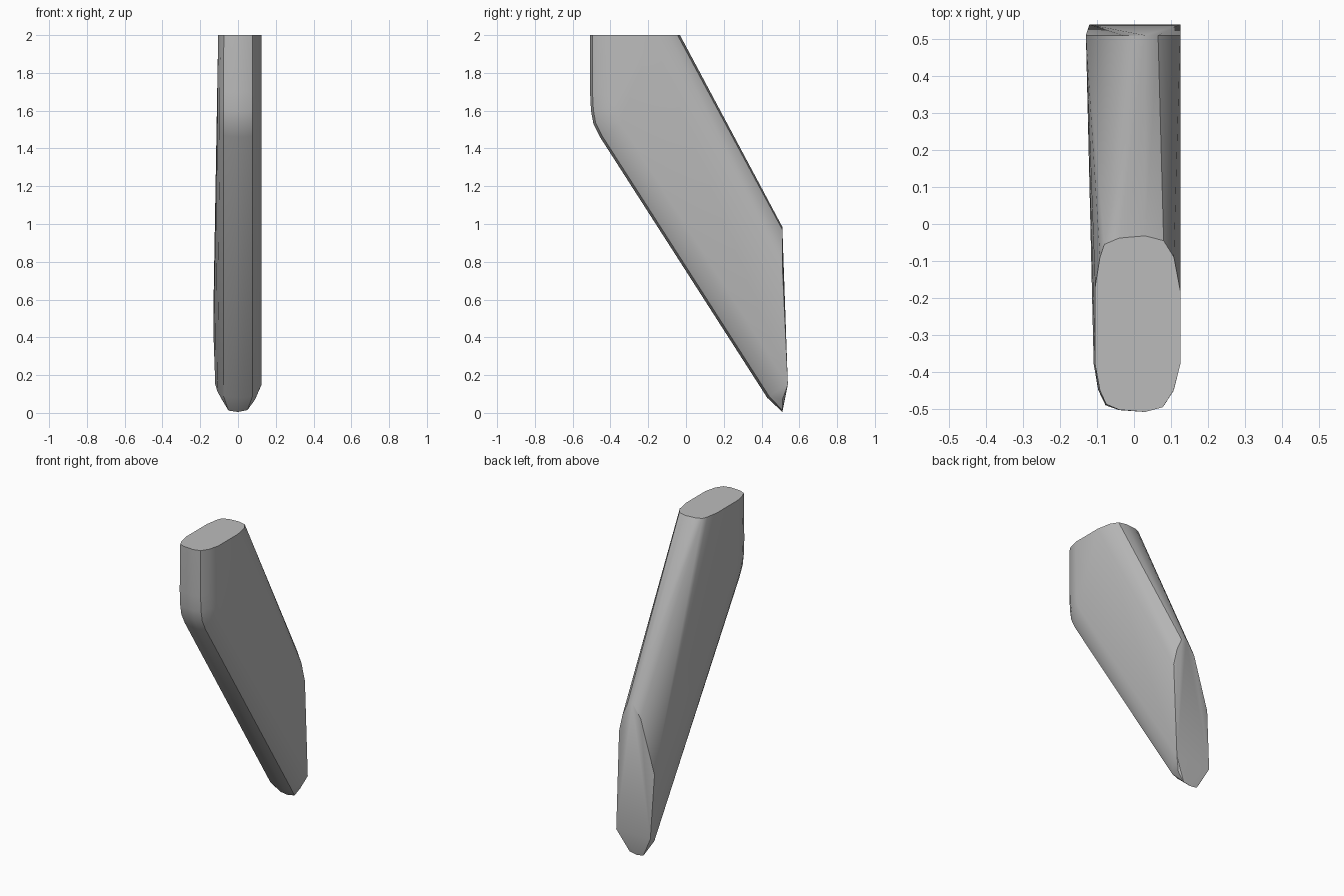
import bpy
import bmesh

cube = bpy.data.objects.get("Cube")
if cube:
    bpy.data.objects.remove(cube)

grey = bpy.data.materials.new("plain_grey")
grey.use_nodes = True
colour = (0.5, 0.5, 0.5, 1)
grey.diffuse_color = colour
grey.node_tree.nodes["Principled BSDF"].inputs["Base Color"].default_value = colour

# Flat top cut: outline in x, y
top_cut = [(0.03, -0.032), (0.08, -0.045), (0.108, -0.09), (0.125, -0.18),
           (0.125, -0.38), (0.107, -0.45), (0.078, -0.495), (0.03, -0.508),
           (-0.04, -0.502), (-0.075, -0.487), (-0.092, -0.45), (-0.105, -0.38),
           (-0.105, -0.17), (-0.092, -0.09), (-0.08, -0.055), (-0.04, -0.038)]

# Flat rear cut: outline in x, z
rear_cut = [(0.03, 0.985), (0.065, 0.97), (0.1, 0.89), (0.125, 0.78),
            (0.125, 0.3), (0.118, 0.18), (0.09, 0.07), (0.05, 0.015),
            (0, 0.005), (-0.05, 0.012), (-0.085, 0.07), (-0.112, 0.2),
            (-0.13, 0.42), (-0.13, 0.56), (-0.03, 0.9)]

# Rounded front edge: x with inset depth, swept along y, z points and inward normals
edge_profile = [(0.125, 0.13), (0.107, 0.057), (0.077, 0.013), (0.03, 0),
                (-0.04, 0.005), (-0.077, 0.018), (-0.097, 0.06), (-0.109, 0.13)]
edge_path = [(-0.508, 1.7, 1, 0), (-0.503, 1.6, 0.98, 0.2),
             (-0.49, 1.53, 0.93, 0.37), (-0.455, 1.46, 0.84, 0.54),
             (0.43, 0.08, 0.84, 0.54)]

bm = bmesh.new()
for x, y in top_cut:
    bm.verts.new((x, y, 2))
for x, z in rear_cut:
    bm.verts.new((x, 0.51, z))
for y, z, ny, nz in edge_path:
    drift = (2 - z) * 0.006 if z < 1.4 else 0
    for x, depth in edge_profile:
        side = drift if x < -0.08 else 0
        bm.verts.new((x - side, y + ny * depth, z + nz * depth))

# Skin the sections into one convex solid
hull = bmesh.ops.convex_hull(bm, input=bm.verts)
loose = [v for v in bm.verts if not v.link_faces]
bmesh.ops.delete(bm, geom=loose, context='VERTS')
bmesh.ops.dissolve_limit(bm, angle_limit=0.01, verts=bm.verts, edges=bm.edges)
bmesh.ops.recalc_face_normals(bm, faces=bm.faces)

mesh = bpy.data.meshes.new("slanted_strut")
bm.to_mesh(mesh)
bm.free()
mesh.materials.append(grey)
strut = bpy.data.objects.new("slanted_strut", mesh)
bpy.context.collection.objects.link(strut)
bpy.ops.object.select_all(action='DESELECT')
strut.select_set(True)
bpy.context.view_layer.objects.active = strut
bpy.ops.object.shade_smooth_by_angle(angle=0.5)
